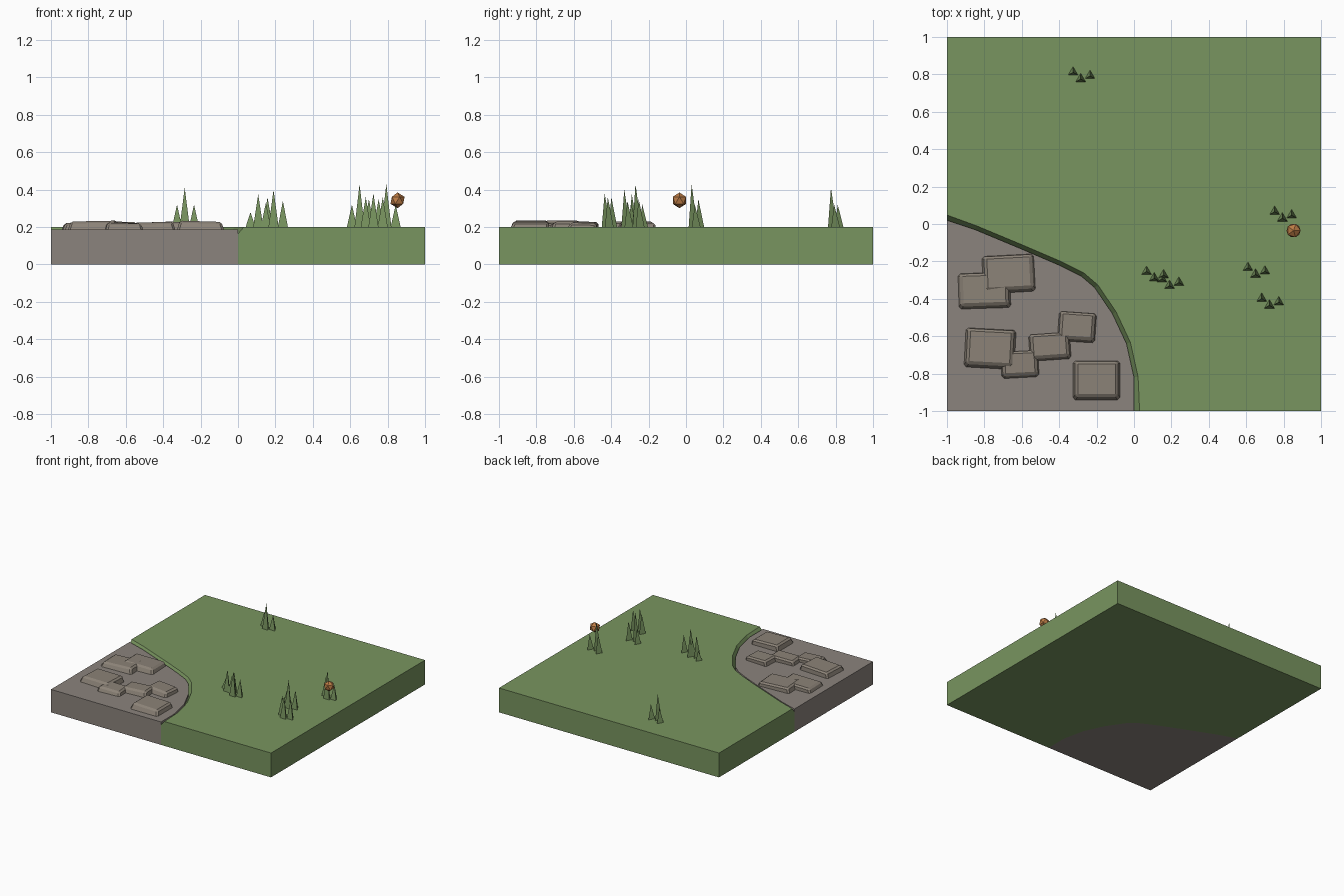
import bpy, bmesh, math
from mathutils import Vector, Matrix

cube = bpy.data.objects.get("Cube")
if cube:
    bpy.data.objects.remove(cube)


def material(name, colour):
    m = bpy.data.materials.new(name)
    m.use_nodes = True
    m.diffuse_color = (*colour, 1)
    m.node_tree.nodes["Principled BSDF"].inputs["Base Color"].default_value = (*colour, 1)
    return m


GRASS = material("grass green", (0.19, 0.30, 0.115))
GROUND = material("stone grey", (0.26, 0.23, 0.205))
ROCK = material("warm rock grey", (0.26, 0.225, 0.185))
ORANGE = material("orange brown", (0.50, 0.20, 0.06))


def finish(name, bm, mat):
    bmesh.ops.recalc_face_normals(bm, faces=bm.faces)
    mesh = bpy.data.meshes.new(name)
    bm.to_mesh(mesh)
    bm.free()
    mesh.materials.append(mat)
    obj = bpy.data.objects.new(name, mesh)
    bpy.context.collection.objects.link(obj)
    return obj


def loft(name, rings, mat):
    """Join equal rings of points into a closed solid."""
    bm = bmesh.new()
    loops = [[bm.verts.new(p) for p in ring] for ring in rings]
    n = len(loops[0])
    for a, b in zip(loops, loops[1:]):
        for i in range(n):
            j = (i + 1) % n
            bm.faces.new((a[i], a[j], b[j], b[i]))
    caps = [bm.faces.new(loops[0]), bm.faces.new(loops[-1])]
    bmesh.ops.triangulate(bm, faces=caps)
    return finish(name, bm, mat)


# Ground tile: stony corner and grass, divided by a curved bank
bank = [Vector(p) for p in (
    (-1, 0.02), (-0.85, -0.03), (-0.61, -0.13), (-0.4, -0.22), (-0.28, -0.28),
    (-0.21, -0.34), (-0.115, -0.48), (-0.04, -0.64), (0.0, -0.82), (0.0, -1))]
lip = []
for i, p in enumerate(bank):
    d = bank[min(i + 1, len(bank) - 1)] - bank[max(i - 1, 0)]
    lip.append(p + Vector((-d.y, d.x)).normalized() * 0.022)
lip[0] = Vector((-1, 0.048))
lip[-1] = Vector((0.03, -1))
corners = [Vector((1, -1)), Vector((1, 1)), Vector((-1, 1))]


def level(points, z):
    return [(p.x, p.y, z) for p in points]


def grass_top(z):
    return level(lip, z) + level(corners, 0.2)


loft("grass_ground", [level(bank + corners, 0),
                      level(bank, 0.165) + level(corners, 0.165),
                      grass_top(0.2)], GRASS)
stone_outline = bank + [Vector((-1, -1))]
loft("stone_ground", [level(stone_outline, 0), level(stone_outline, 0.188)], GROUND)


# Flat paving rocks: tapered, chamfered slabs with a slight tilt
def rock(name, x, y, w, d, top, turn, tilt_x, tilt_y):
    bm = bmesh.new()
    bmesh.ops.create_cube(bm, size=1)
    base = 0.17
    for v in bm.verts:
        upper = v.co.z > 0
        v.co.x *= w * (0.86 if upper else 1)
        v.co.y = v.co.y * d * (0.84 if upper else 1) + (0.012 if upper else 0)
        v.co.z = top - base if upper else 0
        if upper:
            v.co.z += v.co.x * tilt_x + v.co.y * tilt_y
    bmesh.ops.bevel(bm, geom=bm.edges[:], offset=0.012, segments=1, affect='EDGES')
    bm.transform(Matrix.Translation((x, y, base)) @ Matrix.Rotation(math.radians(turn), 4, 'Z'))
    finish(name, bm, ROCK)


rocks = [
    (-0.80, -0.36, 0.29, 0.20, 0.226, 2, 0.03, 0.0),
    (-0.67, -0.27, 0.29, 0.21, 0.228, 3, -0.03, -0.03),
    (-0.77, -0.67, 0.28, 0.22, 0.232, -3, 0.02, 0.0),
    (-0.61, -0.755, 0.21, 0.15, 0.222, 3, -0.03, 0.03),
    (-0.45, -0.66, 0.23, 0.15, 0.226, 4, 0.03, 0.0),
    (-0.305, -0.555, 0.21, 0.165, 0.226, -4, -0.04, -0.02),
    (-0.20, -0.84, 0.26, 0.22, 0.231, 0, -0.03, 0.0),
]
for i, r in enumerate(rocks):
    rock(f"rock_{i + 1}", *r)


# Grass tufts: three slim three-sided spikes in each
def spike(name, x, y, tip):
    bm = bmesh.new()
    base = []
    for k in range(3):
        a = math.radians(90 + 120 * k)
        base.append(bm.verts.new((x + 0.032 * math.cos(a), y + 0.032 * math.sin(a), 0.195)))
    bm.faces.new(base)
    apex = bm.verts.new((x, y, tip))
    for k in range(3):
        bm.faces.new((base[k], base[(k + 1) % 3], apex))
    finish(name, bm, GRASS)


# Position of the middle spike, then the left, middle and right heights
tufts = [
    (-0.285, 0.775, 0.32, 0.41, 0.32),
    (0.793, 0.03, 0.35, 0.43, 0.32),
    (0.65, -0.27, 0.32, 0.43, 0.35),
    (0.724, -0.435, 0.36, 0.38, 0.36),
    (0.108, -0.29, 0.28, 0.375, 0.36),
    (0.19, -0.33, 0.33, 0.40, 0.34),
]
for i, (x, y, *tips) in enumerate(tufts):
    offsets = [(-0.041, 0.036), (0, 0), (0.05, 0.017)]
    for side, (dx, dy), tip in zip(("left", "middle", "right"), offsets, tips):
        spike(f"tuft_{i + 1}_{side}_spike", x + dx, y + dy, tip)

# Floating faceted ball
bm = bmesh.new()
bmesh.ops.create_icosphere(bm, subdivisions=1, radius=0.042,
                           matrix=Matrix.Translation((0.853, -0.035, 0.343)))
finish("ball", bm, ORANGE)
